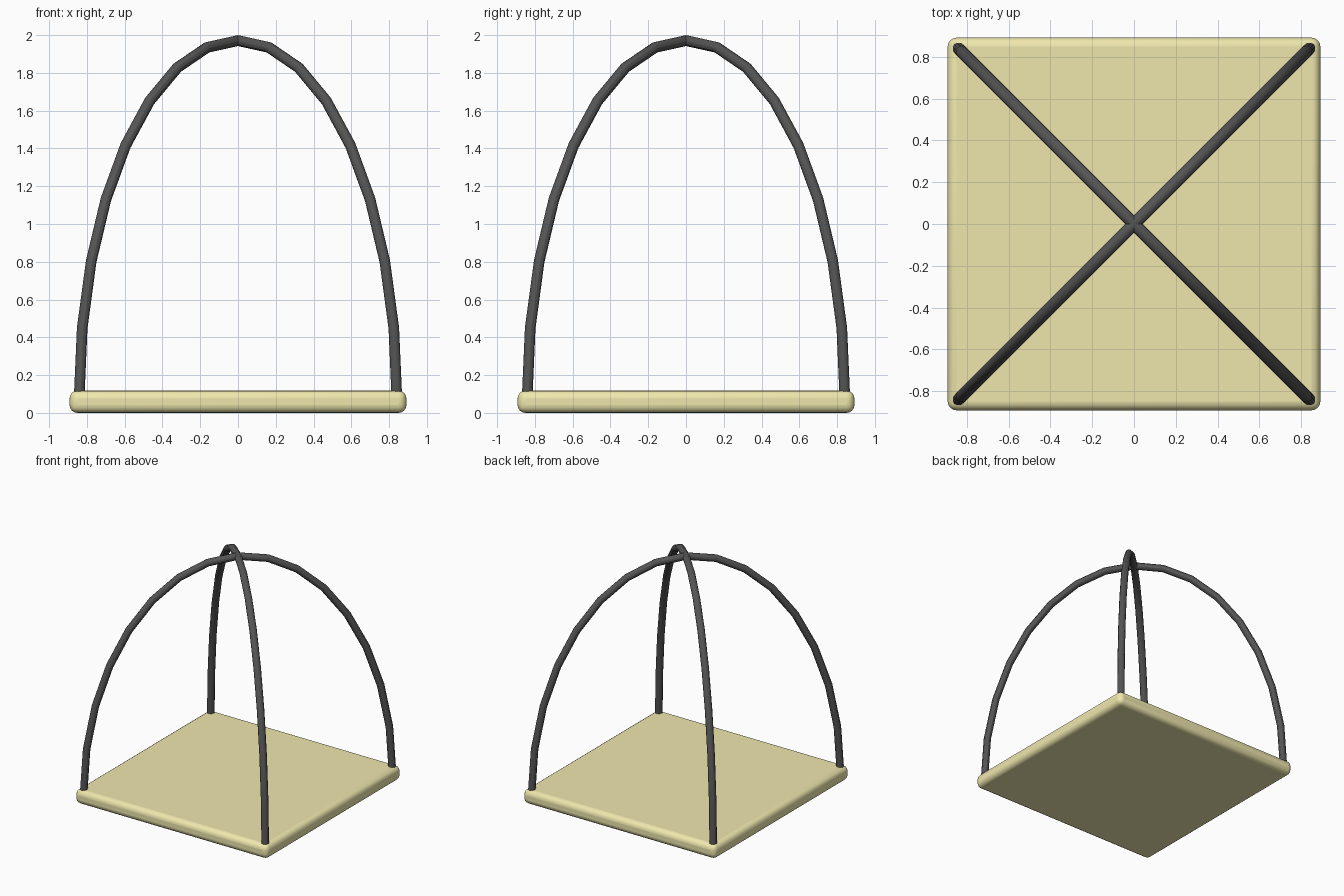
import bpy
from math import sin, cos, pi

if "Cube" in bpy.data.objects:
    bpy.data.objects.remove(bpy.data.objects["Cube"])


def material(name, color):
    m = bpy.data.materials.new(name)
    m.diffuse_color = color
    m.use_nodes = True
    m.node_tree.nodes["Principled BSDF"].inputs["Base Color"].default_value = m.diffuse_color
    return m


cream = material("cream", (0.86, 0.80, 0.42, 1))
dark = material("dark_grey", (0.09, 0.09, 0.09, 1))

# Square mat with rounded edges
W, H = 1.784, 0.118
bpy.ops.mesh.primitive_cube_add(size=1, location=(0, 0, H / 2))
mat = bpy.context.object
mat.name = "base_mat"
mat.scale = (W, W, H)
bpy.ops.object.transform_apply(location=False, rotation=False, scale=True)
bevel = mat.modifiers.new("rounding", 'BEVEL')
bevel.width = 0.042
bevel.segments = 4
mat.data.materials.append(cream)
bpy.ops.object.shade_smooth_by_angle()


# Half-ellipse tube running between two opposite corners
def arch(name, side, n=16, reach=0.841, foot=0.08, rise=1.891, radius=0.029):
    curve = bpy.data.curves.new(name, 'CURVE')
    curve.dimensions = '3D'
    curve.bevel_depth = radius
    curve.bevel_resolution = 4
    curve.use_fill_caps = True
    spline = curve.splines.new('POLY')
    spline.points.add(n)
    for i, p in enumerate(spline.points):
        a = pi * i / n
        d = -reach * cos(a)
        p.co = (d, side * d, foot + rise * sin(a), 1)
    spline.use_smooth = True
    ob = bpy.data.objects.new(name, curve)
    bpy.context.collection.objects.link(ob)
    curve.materials.append(dark)
    # Turn the tube into a smooth mesh
    bpy.ops.object.select_all(action='DESELECT')
    ob.select_set(True)
    bpy.context.view_layer.objects.active = ob
    bpy.ops.object.convert(target='MESH')
    bpy.ops.object.shade_smooth_by_angle()


arch("arch_rising_diagonal", 1)
arch("arch_falling_diagonal", -1)
